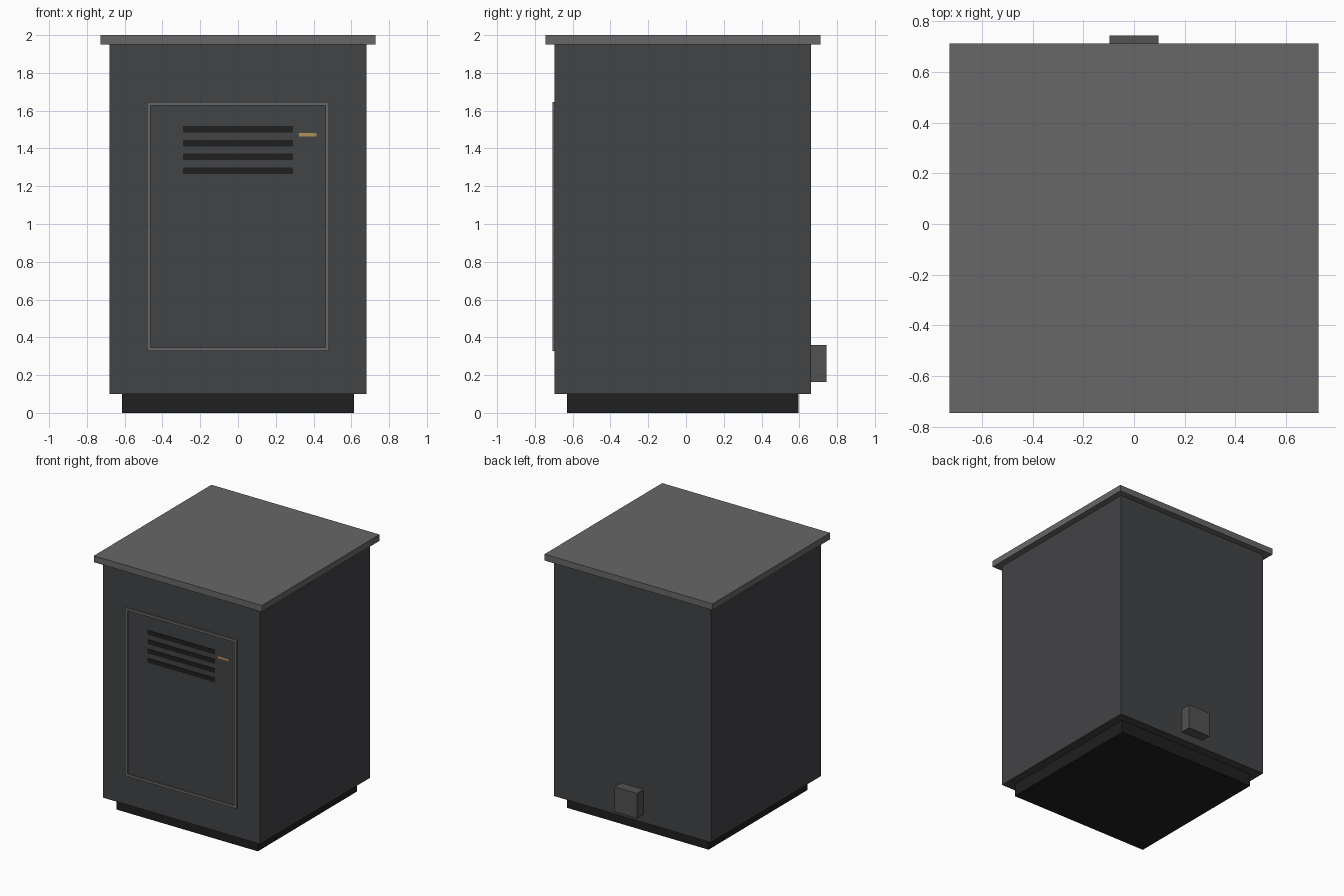
import bpy, bmesh
from mathutils import Matrix, Vector

if "Cube" in bpy.data.objects:
    bpy.data.objects.remove(bpy.data.objects["Cube"])


def material(name, r, g, b):
    m = bpy.data.materials.new(name)
    m.diffuse_color = (r, g, b, 1)
    m.use_nodes = True
    m.node_tree.nodes["Principled BSDF"].inputs["Base Color"].default_value = m.diffuse_color
    return m


BODY = material("dark_steel", 0.055, 0.057, 0.062)
TRIM = material("grey_steel", 0.135, 0.136, 0.138)
BLACK = material("black", 0.014, 0.014, 0.014)
BRASS = material("brass", 0.45, 0.29, 0.09)
DUCT = material("mid_grey", 0.085, 0.085, 0.088)


def boxes(name, mat, *bounds):
    """One object from boxes given as (x0, x1, y0, y1, z0, z1)."""
    bm = bmesh.new()
    for x0, x1, y0, y1, z0, z1 in bounds:
        centre = Vector((x0 + x1, y0 + y1, z0 + z1)) / 2
        size = Matrix.Diagonal((x1 - x0, y1 - y0, z1 - z0, 1))
        bmesh.ops.create_cube(bm, size=1, matrix=Matrix.Translation(centre) @ size)
    mesh = bpy.data.meshes.new(name)
    bm.to_mesh(mesh)
    bm.free()
    mesh.materials.append(mat)
    obj = bpy.data.objects.new(name, mesh)
    bpy.context.collection.objects.link(obj)
    return obj


CY = -0.017   # cabinet centre, shifted forward by the rear box


def slab(name, mat, half, z0, z1):
    return boxes(name, mat, (-half, half, CY - half, CY + half, z0, z1))


# Plinth, cabinet and overhanging lid
slab("plinth", BLACK, 0.613, 0, 0.1)
slab("cabinet", BODY, 0.68, 0.1, 1.95)
slab("lid", TRIM, 0.728, 1.95, 2.0)

FRONT = CY - 0.68
BACK = CY + 0.68

# Raised door frame around a thin door panel
X, Z0, Z1, W = 0.482, 0.328, 1.647, 0.019
y0, y1 = FRONT - 0.011, FRONT + 0.002
boxes("door_frame", TRIM,
      (-X, -X + W, y0, y1, Z0, Z1),
      (X - W, X, y0, y1, Z0, Z1),
      (-X + W, X - W, y0, y1, Z0, Z0 + W),
      (-X + W, X - W, y0, y1, Z1 - W, Z1))
boxes("door_panel", BODY,
      (-X + W, X - W, FRONT - 0.003, y1, Z0 + W, Z1 - W))

# Vent slots
for i in range(4):
    z = 1.501 - i * 0.073
    boxes(f"vent_slot_{i + 1}", BLACK,
          (-0.292, 0.292, FRONT - 0.007, y1, z - 0.017, z + 0.017))

# Door handle
boxes("door_handle", BRASS, (0.323, 0.416, FRONT - 0.01, y1, 1.464, 1.482))

# Cable box low on the back
boxes("rear_box", DUCT, (-0.097, 0.097, BACK - 0.02, 0.744, 0.163, 0.359))
